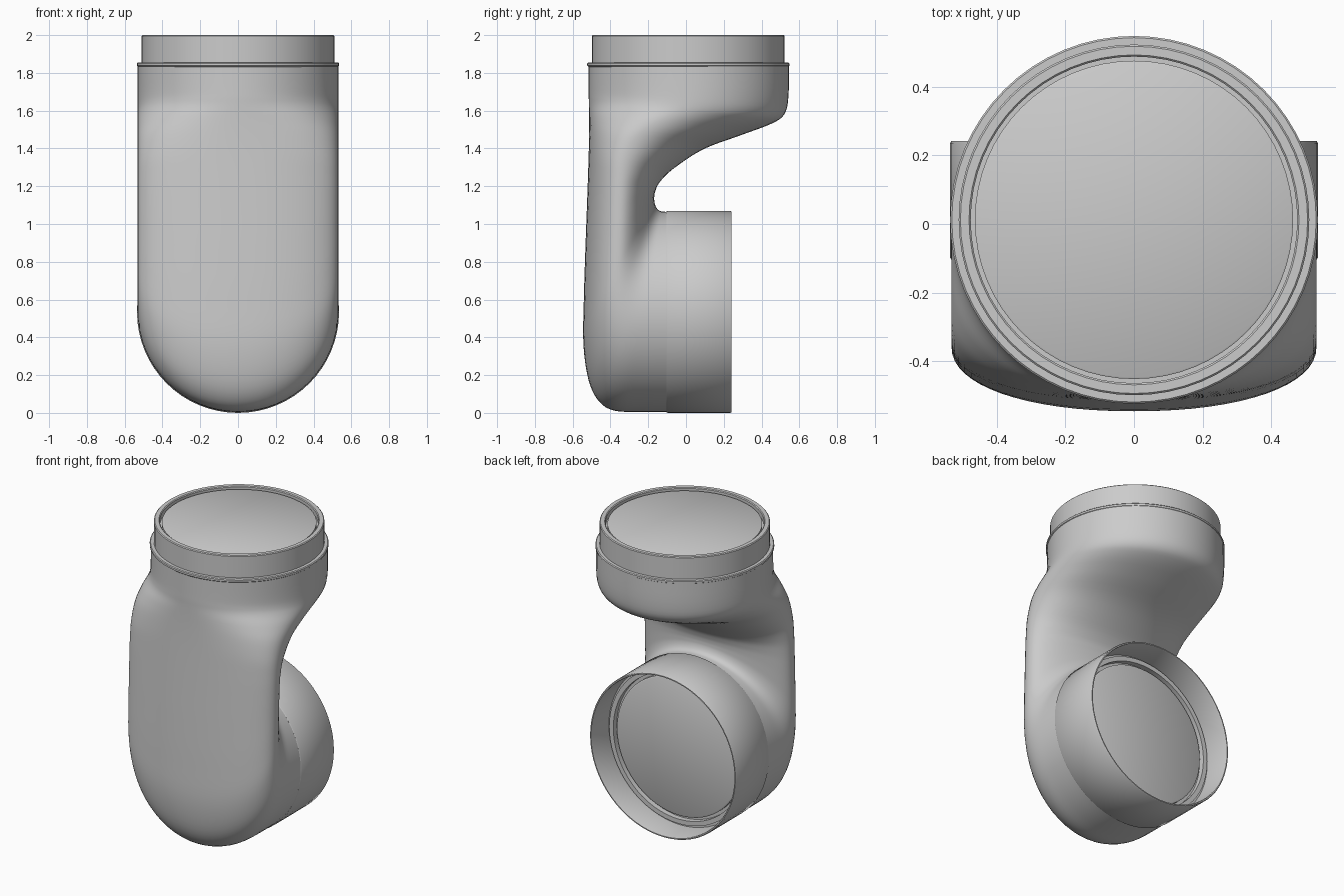
import bpy, bmesh, math
from mathutils import Vector

if "Cube" in bpy.data.objects:
    bpy.data.objects.remove(bpy.data.objects["Cube"])

SEG = 64


def finish(name, bm, angle=35):
    bmesh.ops.recalc_face_normals(bm, faces=bm.faces)
    me = bpy.data.meshes.new(name)
    bm.to_mesh(me)
    bm.free()
    ob = bpy.data.objects.new(name, me)
    bpy.context.collection.objects.link(ob)
    bpy.ops.object.select_all(action='DESELECT')
    ob.select_set(True)
    bpy.context.view_layer.objects.active = ob
    bpy.ops.object.shade_smooth_by_angle(angle=math.radians(angle))
    return ob


def bridge(bm, rings):
    for a, b in zip(rings, rings[1:]):
        for i in range(SEG):
            j = (i + 1) % SEG
            bm.faces.new((a[i], a[j], b[j], b[i]))


def lathe(name, profile, place):
    """Revolve (radius, height) pairs; place maps local coordinates to the model."""
    bm = bmesh.new()
    rings = []
    for r, h in profile:
        rings.append([bm.verts.new(place(r * math.cos(2 * math.pi * i / SEG),
                                         r * math.sin(2 * math.pi * i / SEG), h))
                      for i in range(SEG)])
    bridge(bm, rings)
    bm.faces.new(rings[-1])
    return finish(name, bm)


def catmull(p0, p1, p2, p3, t):
    return [0.5 * (2 * b + (c - a) * t + (2 * a - 5 * b + 4 * c - d) * t * t
                   + (3 * b - a - 3 * c + d) * t ** 3)
            for a, b, c, d in zip(p0, p1, p2, p3)]


# Elbow body: sections turn from upright (lower joint) to level (upper joint)
# outer y, outer z, inner y, inner z, position of the widest line, outer roundness
stations = [
    (-0.10, 0.005, -0.10, 1.065, 0.50, 2.0),
    (-0.25, 0.005, -0.115, 1.065, 0.50, 2.0),
    (-0.38, 0.012, -0.135, 1.068, 0.50, 2.0),
    (-0.46, 0.06, -0.150, 1.078, 0.50, 2.0),
    (-0.515, 0.17, -0.160, 1.093, 0.50, 2.05),
    (-0.543, 0.36, -0.166, 1.110, 0.50, 2.15),
    (-0.541, 0.60, -0.168, 1.125, 0.50, 2.2),
    (-0.533, 0.86, -0.168, 1.145, 0.50, 2.2),
    (-0.525, 1.08, -0.162, 1.175, 0.49, 2.2),
    (-0.519, 1.25, -0.140, 1.220, 0.47, 2.2),
    (-0.515, 1.38, -0.070, 1.290, 0.43, 2.2),
    (-0.513, 1.49, 0.090, 1.395, 0.40, 2.15),
    (-0.513, 1.57, 0.290, 1.470, 0.42, 2.1),
    (-0.514, 1.63, 0.450, 1.530, 0.46, 2.0),
    (-0.515, 1.67, 0.520, 1.580, 0.49, 2.0),
    (-0.515, 1.72, 0.542, 1.670, 0.50, 2.0),
    (-0.515, 1.84, 0.545, 1.840, 0.50, 2.0),
]
bm = bmesh.new()
rings = []
last = len(stations) - 1
samples = []
for k in range(last):
    q = [stations[min(max(k + d, 0), last)] for d in (-1, 0, 1, 2)]
    samples += [catmull(*q, s / 4) for s in range(4)]
samples.append(stations[-1])
for oy, oz, iy, iz, t, n in samples:
    outer, inner = Vector((0, oy, oz)), Vector((0, iy, iz))
    mid = outer.lerp(inner, t)
    ring = []
    for i in range(SEG):
        a = 2 * math.pi * i / SEG
        c, s = math.cos(a), math.sin(a)
        e = 2 / n if c > 0 else 1
        x = 0.531 * math.copysign(abs(s) ** e, s)
        p = mid + ((outer if c > 0 else inner) - mid) * abs(c) ** e
        ring.append(bm.verts.new((x, p.y, p.z)))
    rings.append(ring)
bridge(bm, rings)
bm.faces.new(rings[0])
bm.faces.new(rings[-1])
finish("elbow_body", bm)

# Upper collar with recessed ring and end disc
lathe("upper_collar", [
    (0.525, 1.83), (0.535, 1.838), (0.535, 1.85), (0.530, 1.855), (0.510, 1.855),
    (0.510, 1.995), (0.505, 2.0), (0.480, 2.0), (0.475, 1.995), (0.475, 1.96),
    (0.463, 1.96), (0.463, 1.985), (0.458, 1.988)],
    lambda x, y, h: (x, y + 0.012, h))

# Lower socket: thin open sleeve with a disc set back inside
lathe("lower_socket", [
    (0.520, -0.12), (0.522, -0.104), (0.531, -0.104), (0.535, -0.098), (0.535, 0.235),
    (0.531, 0.242), (0.524, 0.242), (0.521, 0.235), (0.521, 0.06), (0.505, 0.06),
    (0.505, 0.08), (0.475, 0.08), (0.475, 0.045), (0.455, 0.045), (0.455, 0.07),
    (0.445, 0.075)],
    lambda x, y, h: (x, h, y + 0.535))
